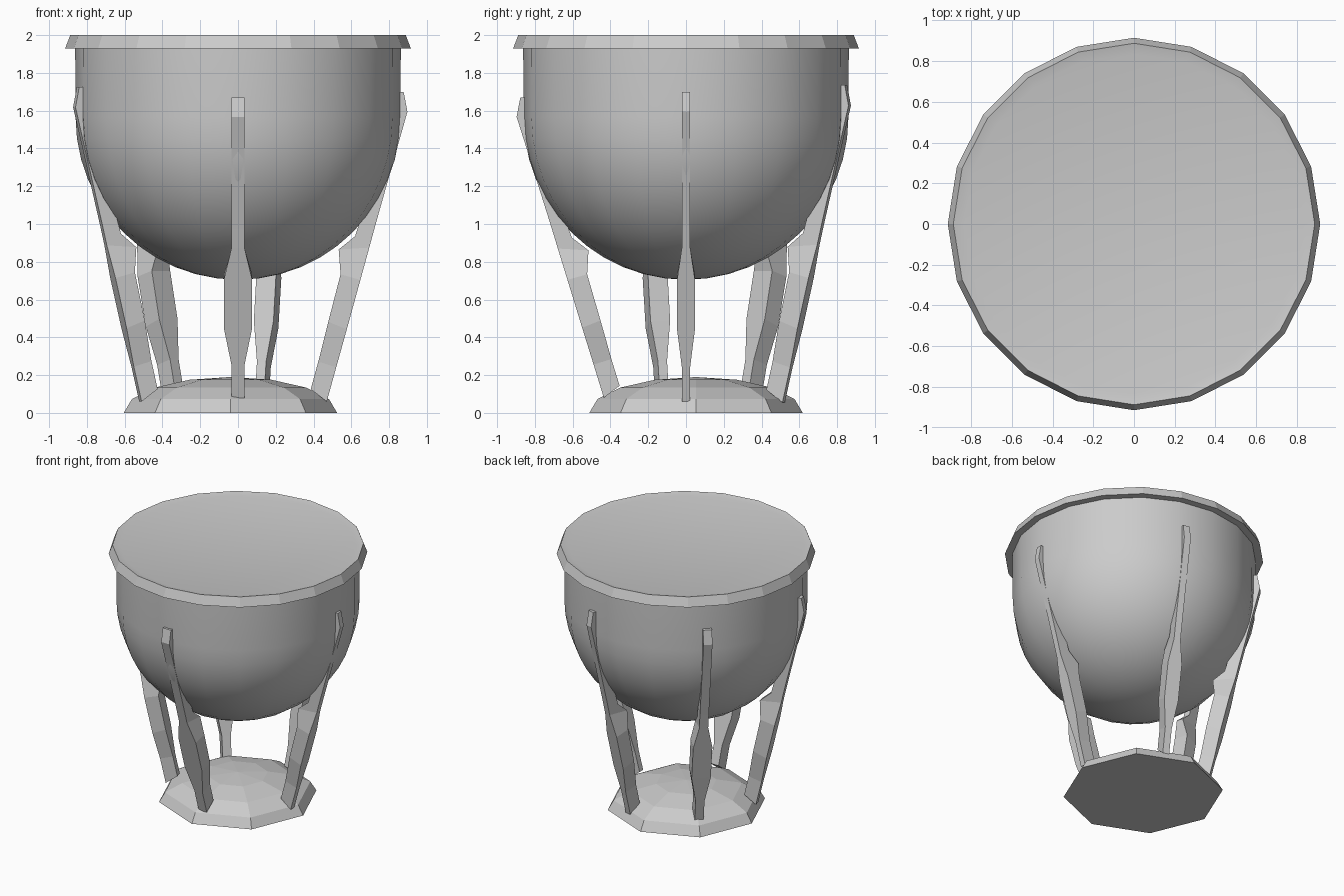
import bpy, bmesh
from math import sin, cos, pi, radians, sqrt

if "Cube" in bpy.data.objects:
    bpy.data.objects.remove(bpy.data.objects["Cube"])


def make_object(name, bm, smooth=None):
    bmesh.ops.recalc_face_normals(bm, faces=bm.faces)
    me = bpy.data.meshes.new(name)
    bm.to_mesh(me)
    bm.free()
    ob = bpy.data.objects.new(name, me)
    bpy.context.collection.objects.link(ob)
    if smooth:
        bpy.ops.object.select_all(action='DESELECT')
        ob.select_set(True)
        bpy.context.view_layer.objects.active = ob
        bpy.ops.object.shade_smooth_by_angle(angle=radians(smooth))
    return ob


def lathe(name, profile, sides, centre=(0, 0), smooth=None):
    """Revolve (radius, z) points; radius 0 makes a pole."""
    bm = bmesh.new()
    rings = []
    for r, z in profile:
        n = sides if r > 1e-5 else 1
        rings.append([bm.verts.new((centre[0] + r * cos(2 * pi * i / sides),
                                    centre[1] + r * sin(2 * pi * i / sides), z))
                      for i in range(n)])
    for a, b in zip(rings, rings[1:]):
        for i in range(sides):
            quad = [a[i % len(a)], a[(i + 1) % len(a)],
                    b[(i + 1) % len(b)], b[i % len(b)]]
            bm.faces.new(list(dict.fromkeys(quad)))
    return make_object(name, bm, smooth)


# Base: low-poly flattened dome, slightly off centre
dome = [(0.565 * cos(a), 0.19 * sin(a)) for a in (0, pi / 8, pi / 4, 3 * pi / 8, pi / 2)]
lathe("base", [(0, 0)] + dome, 8, (-0.04, 0.053))

# Kettle bowl: hemisphere running up into a short straight wall
R, ZC = 0.86, 1.565
bowl = [(R * sin(i * pi / 24), ZC - R * cos(i * pi / 24)) for i in range(13)]
lathe("bowl", bowl + [(R + 0.002, 1.94)], 20, smooth=30)

# Hoop and slightly sunken drum head
lathe("hoop", [(0.84, 1.93), (0.915, 1.93), (0.888, 2.0)], 20)
lathe("drum_head", [(0.888, 2.0), (0.835, 1.988), (0, 1.988)], 20, smooth=30)

# Leg stations: outer r, outer z, inner r, inner z, width factor
STATIONS = [
    (0.470, 0.06, 0.385, 0.125, 1.0),
    (0.520, 0.24, 0.425, 0.27, 1.0),
    (0.576, 0.44, 0.478, 0.48, 2.15),
    (0.648, 0.70, 0.543, 0.73, 2.15),
    (0.695, 0.87, 0.533, 0.86, 1.0),
    (0.725, 0.98, 0.620, 0.93, 1.0),
    (0.897, 1.585, 0.835, 1.60, 1.0),
    (0.877, 1.69, 0.825, 1.69, 1.0),
]


def leg(name, angle, half, foot_r, foot_z, top_z):
    """Loft a leg through the stations, then turn it round the bowl."""
    c, s = cos(radians(angle)), sin(radians(angle))
    bm = bmesh.new()
    rings = []
    for ro, zo, ri, zi, k in STATIONS:
        ring = []
        for r, z, side in ((ro, zo, 1), (ro, zo, -1), (ri, zi, -1), (ri, zi, 1)):
            r += (foot_r - 0.47) * max(0, (1.59 - z) / 1.53)
            z = foot_z + (z - 0.06) * (top_z - foot_z) / 1.63
            t = side * half * k
            ring.append(bm.verts.new((r * c - t * s, r * s + t * c, z)))
        rings.append(ring)
    for a, b in zip(rings, rings[1:]):
        for i in range(4):
            j = (i + 1) % 4
            bm.faces.new((a[i], a[j], b[j], b[i]))
    bm.faces.new(rings[0])
    bm.faces.new(rings[-1])
    make_object(name, bm)


# Five legs: front and right are square on, the rest share the back left arc
leg("front_leg", -90, 0.035, 0.435, 0.08, 1.67)
leg("right_leg", 0, 0.022, 0.470, 0.06, 1.70)
leg("back_leg", 75, 0.025, 0.535, 0.055, 1.735)
leg("back_left_leg", 135, 0.032, 0.530, 0.07, 1.73)
leg("left_leg", 195, 0.025, 0.535, 0.06, 1.725)
